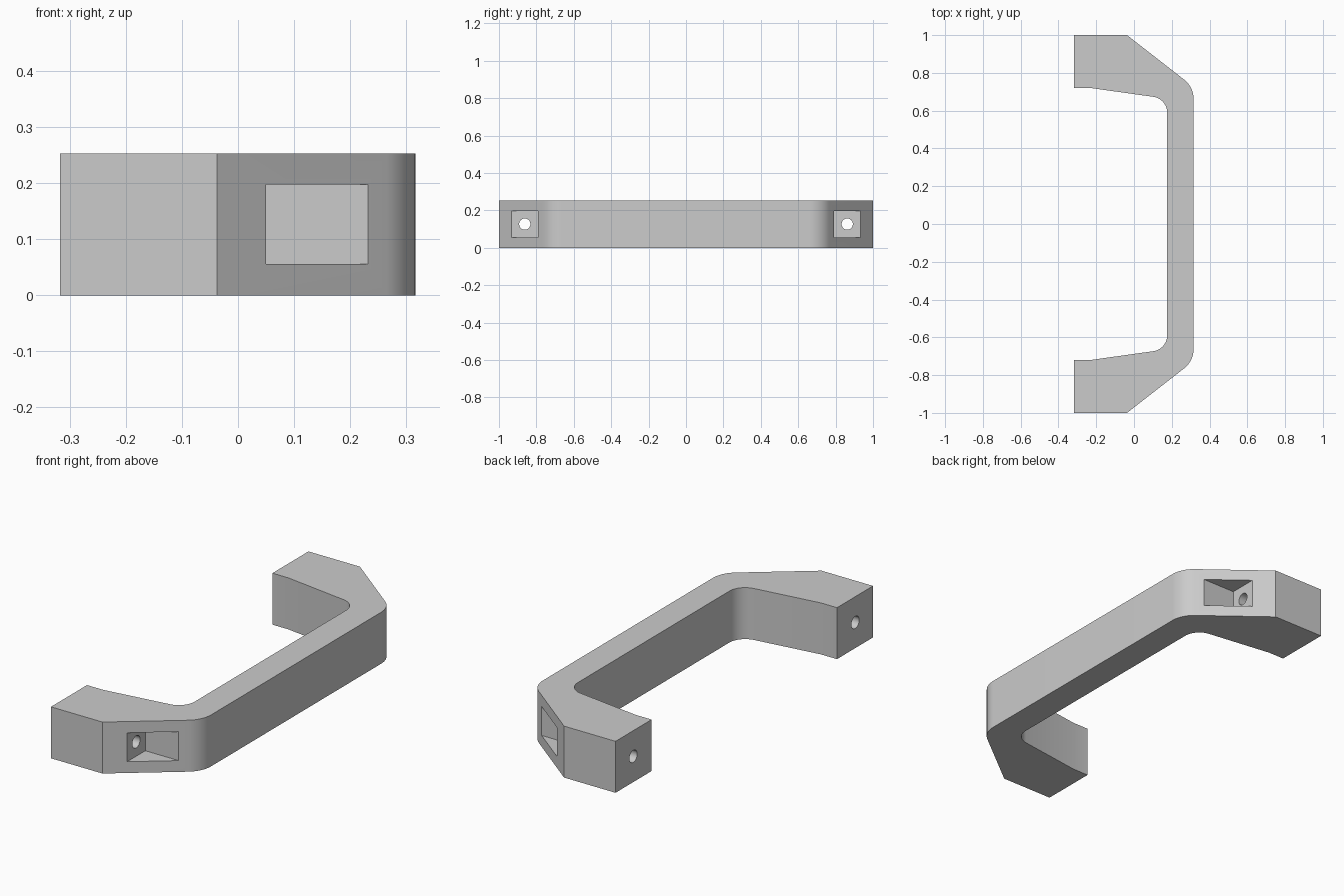
import bpy
import bmesh
import math
from mathutils import Matrix, Vector

HEIGHT = 0.253
MID_Z = HEIGHT / 2
BOLT_Y = 0.862

cube = bpy.data.objects.get("Cube")
if cube:
    bpy.data.objects.remove(cube, do_unlink=True)

grey = bpy.data.materials.new("light grey")
grey.use_nodes = True
grey.diffuse_color = (0.6, 0.6, 0.6, 1)
grey.node_tree.nodes["Principled BSDF"].inputs["Base Color"].default_value = grey.diffuse_color


def fillet(before, corner, after, radius, steps=12):
    """Points of a clockwise arc tangent to both edges of a corner."""
    corner = Vector(corner)
    u = (Vector(before) - corner).normalized()
    v = (Vector(after) - corner).normalized()
    half = u.angle(v) / 2
    centre = corner + (u + v).normalized() * radius / math.sin(half)
    spoke = corner + u * radius / math.tan(half) - centre
    turn = math.pi - 2 * half
    return [centre + Matrix.Rotation(-turn * i / steps, 2) @ spoke
            for i in range(steps + 1)]


def flipped(points):
    return [Vector((p.x, -p.y)) for p in points]


def prism(name, outline, bottom, top):
    bm = bmesh.new()
    face = bm.faces.new([bm.verts.new((p[0], p[1], bottom)) for p in outline])
    extruded = bmesh.ops.extrude_face_region(bm, geom=[face], use_keep_orig=True)
    verts = [g for g in extruded["geom"] if isinstance(g, bmesh.types.BMVert)]
    bmesh.ops.translate(bm, verts=verts, vec=(0, 0, top - bottom))
    bmesh.ops.recalc_face_normals(bm, faces=bm.faces)
    mesh = bpy.data.meshes.new(name)
    bm.to_mesh(mesh)
    bm.free()
    mesh.materials.append(grey)
    obj = bpy.data.objects.new(name, mesh)
    bpy.context.collection.objects.link(obj)
    return obj


def cut(target, cutter):
    cutter.hide_render = True
    mod = target.modifiers.new(cutter.name, 'BOOLEAN')
    mod.operation = 'DIFFERENCE'
    mod.solver = 'EXACT'
    mod.object = cutter
    bpy.context.view_layer.objects.active = target
    bpy.ops.object.modifier_apply(modifier=mod.name)
    bpy.data.objects.remove(cutter, do_unlink=True)


# Handle body: outer edge with sloped shoulders, inner edge with tight bends
shoulder = Vector((-0.037, 1.0))
outer = [Vector((-0.317, 1.0)), shoulder]
outer += fillet(shoulder, (0.316, 0.725), (0.316, 0), 0.133)
foot = Vector((-0.23, 0.72))
inner = [Vector((-0.317, 0.72)), foot]
inner += fillet(foot, (0.176, 0.663), (0.176, 0), 0.086)
outline = outer + flipped(outer[::-1]) + flipped(inner) + inner[::-1]
handle = prism("handle", outline, 0, HEIGHT)

for side in (1, -1):
    # Square screw pocket opening through the sloped shoulder
    y0, y1 = side * (BOLT_Y - 0.071), side * (BOLT_Y + 0.071)
    pocket = [(0.05, y0), (0.5, y0), (0.5, y1), (0.05, y1)]
    cut(handle, prism("pocket_cutter", pocket, MID_Z - 0.071, MID_Z + 0.071))
    # Round screw hole through the foot
    bpy.ops.mesh.primitive_cylinder_add(vertices=32, radius=0.03, depth=0.5,
                                        location=(-0.15, side * BOLT_Y, MID_Z),
                                        rotation=(0, math.pi / 2, 0))
    hole = bpy.context.object
    hole.name = "hole_cutter"
    hole.data.materials.append(grey)
    cut(handle, hole)

# Smooth bends, sharp edges
bpy.ops.object.select_all(action='DESELECT')
handle.select_set(True)
bpy.context.view_layer.objects.active = handle
bpy.ops.object.shade_smooth_by_angle(angle=math.radians(20))
